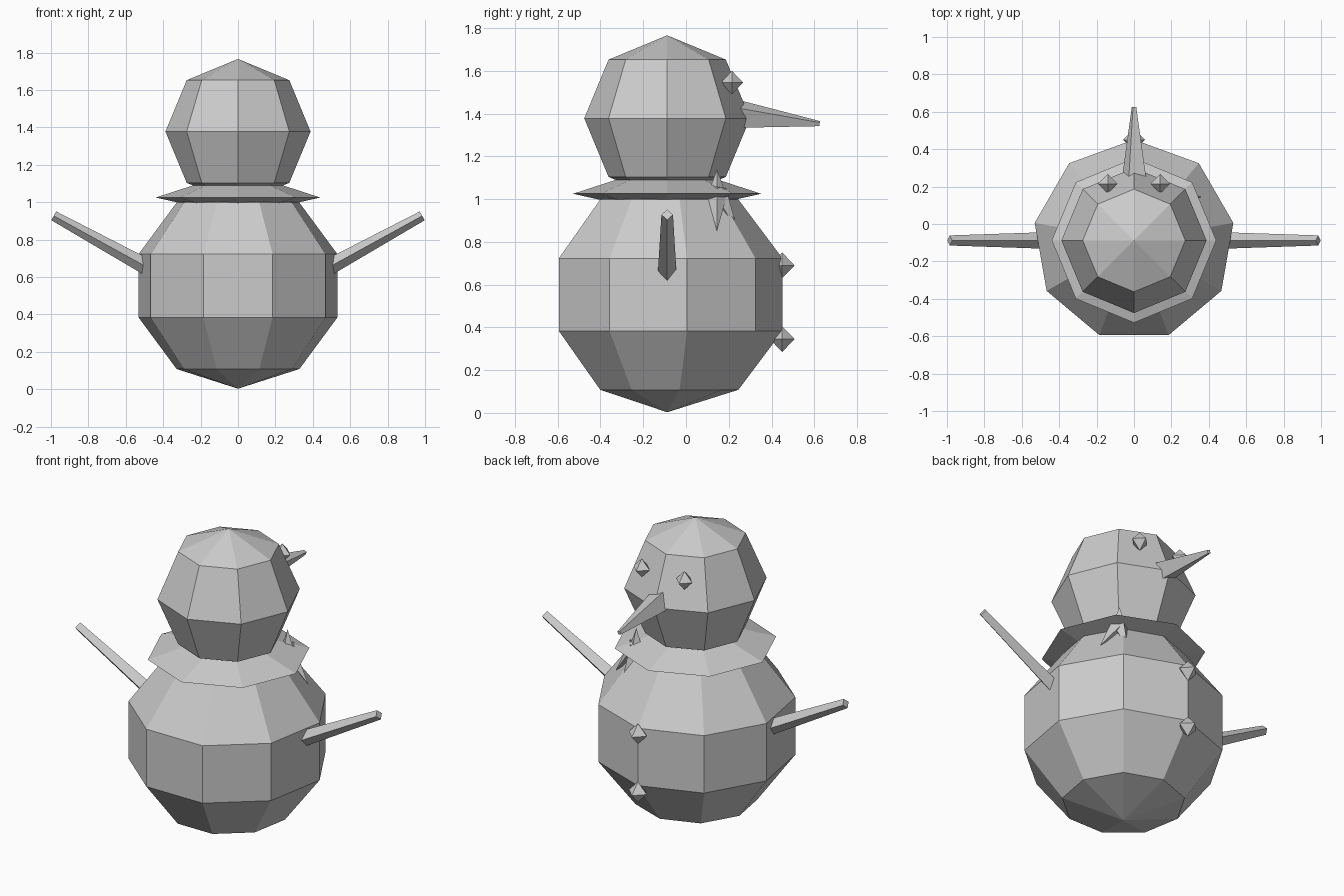
import bpy, bmesh, math
from mathutils import Vector, Matrix

cube = bpy.data.objects.get("Cube")
if cube:
    bpy.data.objects.remove(cube, do_unlink=True)

AXIS_Y = -0.088

snow = bpy.data.materials.new("plain_grey")
snow.use_nodes = True
GREY = (0.6, 0.6, 0.6, 1)
snow.diffuse_color = GREY
snow.node_tree.nodes["Principled BSDF"].inputs["Base Color"].default_value = GREY


def finish(name, bm):
    bmesh.ops.recalc_face_normals(bm, faces=bm.faces)
    mesh = bpy.data.meshes.new(name)
    bm.to_mesh(mesh)
    bm.free()
    mesh.materials.append(snow)
    obj = bpy.data.objects.new(name, mesh)
    bpy.context.collection.objects.link(obj)
    return obj


def ball(name, center, radius, height, segments, rings):
    bm = bmesh.new()
    mat = Matrix.Translation(center) @ Matrix.Diagonal((radius, radius, height, 1))
    bmesh.ops.create_uvsphere(bm, u_segments=segments, v_segments=rings,
                              radius=1, matrix=mat)
    return finish(name, bm)


def spike(name, start, end, r1, r2, twist=0.0):
    """Four-sided taper; one corner points upward, turned by twist degrees."""
    start, end = Vector(start), Vector(end)
    d = (end - start).normalized()
    ref = Vector((0, 0, 1)) if abs(d.z) < 0.9 else Vector((0, 1, 0))
    side = d.cross(ref).normalized()
    up = side.cross(d)
    bm = bmesh.new()
    loops = []
    for p, r in ((start, r1), (end, r2)):
        angles = [math.radians(twist + 90 * i) for i in range(4)]
        loops.append([bm.verts.new(p + r * (up * math.cos(a) + side * math.sin(a)))
                      for a in angles])
    a, b = loops
    for i in range(4):
        j = (i + 1) % 4
        bm.faces.new((a[i], a[j], b[j], b[i]))
    bm.faces.new(a[::-1])
    bm.faces.new(b)
    bmesh.ops.remove_doubles(bm, verts=bm.verts, dist=0.0001)
    return finish(name, bm)


# Body and head
ball("body", (0, AXIS_Y, 0.553), 0.567, 0.55, 9, 5)
ball("head", (0, AXIS_Y, 1.378), 0.388, 0.388, 8, 4)

# Scarf: an eight-sided flattened ring
bm = bmesh.new()
profile = [(0.44, 1.025), (0.24, 1.09), (0.15, 1.03), (0.24, 0.98)]
rings = []
for k in range(8):
    t = math.tau * k / 8
    rings.append([bm.verts.new((r * math.cos(t), AXIS_Y + r * math.sin(t), z))
                  for r, z in profile])
for k in range(8):
    p, q = rings[k], rings[(k + 1) % 8]
    for i in range(4):
        j = (i + 1) % 4
        bm.faces.new((p[i], q[i], q[j], p[j]))
finish("scarf", bm)

# Scarf knot and two hanging tails
knot = (0.224, 0.145, 1.03)
spike("scarf_knot", knot, (0.224, 0.145, 1.14), 0.04, 0)
spike("scarf_tail_outer", knot, (0.36, 0.145, 0.85), 0.05, 0)
spike("scarf_tail_inner", knot, (0.25, 0.243, 0.845), 0.05, 0)

# Arms
for name, s in (("left_arm", 1), ("right_arm", -1)):
    spike(name, (s * 0.45, AXIS_Y, 0.633), (s * 0.985, AXIS_Y, 0.927), 0.045, 0.027)

# Nose
spike("nose", (0, 0.2, 1.403), (0, 0.625, 1.353), 0.077, 0.013, -23)

# Eyes and buttons
for name, s in (("left_eye", 1), ("right_eye", -1)):
    ball(name, (s * 0.14, 0.215, 1.545), 0.052, 0.055, 4, 2)
for name, z in (("upper_button", 0.69), ("lower_button", 0.345)):
    ball(name, (0, 0.45, z), 0.058, 0.06, 4, 2)
